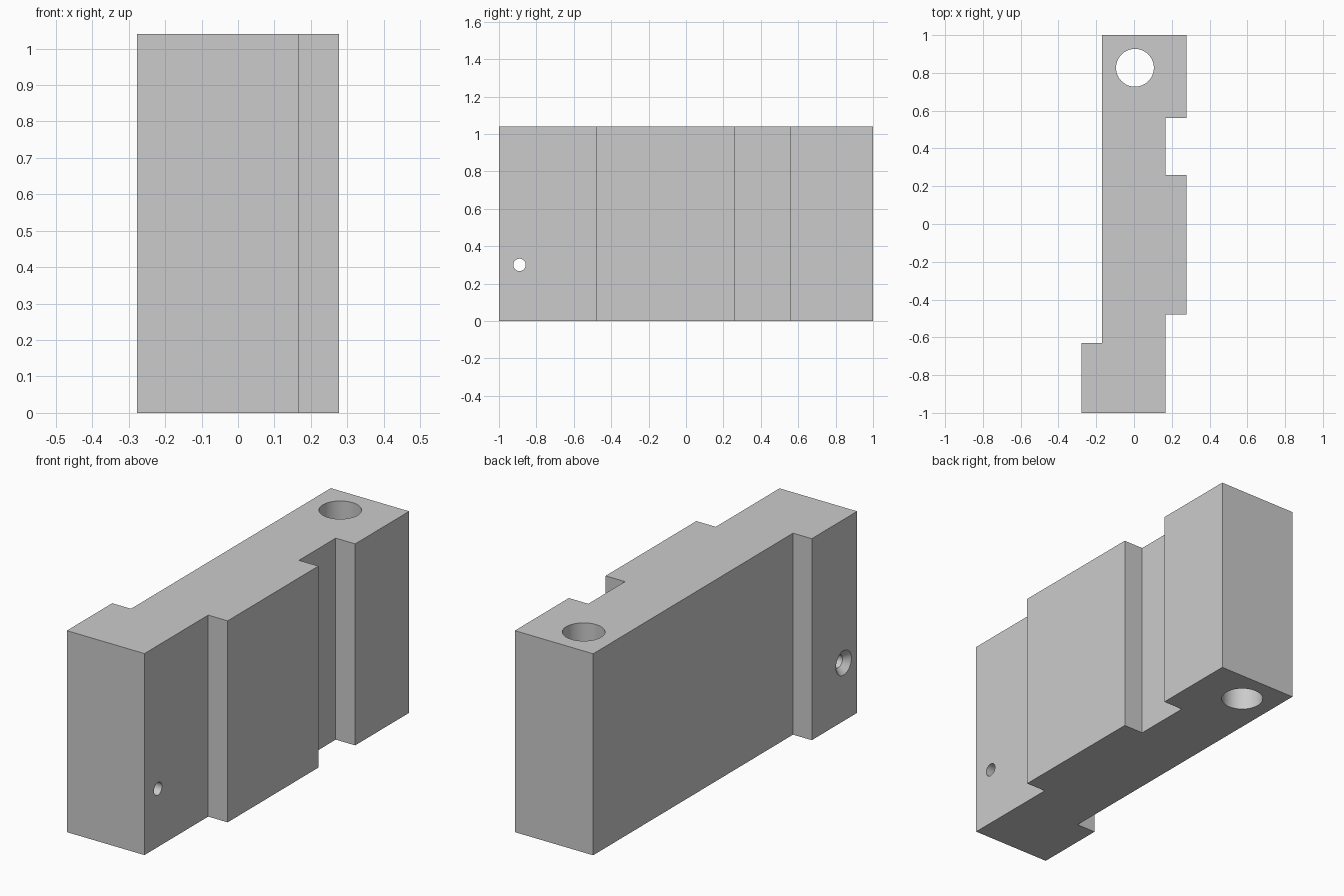
import bpy, bmesh
from math import pi
from mathutils import Matrix

if "Cube" in bpy.data.objects:
    bpy.data.objects.remove(bpy.data.objects["Cube"], do_unlink=True)

HEIGHT = 1.04

grey = bpy.data.materials.new("plain grey")
grey.use_nodes = True
colour = (0.6, 0.6, 0.6, 1)
grey.diffuse_color = colour
grey.node_tree.nodes["Principled BSDF"].inputs["Base Color"].default_value = colour


def make_object(name, bm):
    bmesh.ops.recalc_face_normals(bm, faces=bm.faces)
    mesh = bpy.data.meshes.new(name)
    bm.to_mesh(mesh)
    bm.free()
    mesh.materials.append(grey)
    obj = bpy.data.objects.new(name, mesh)
    bpy.context.collection.objects.link(obj)
    return obj


def cutter(name, r1, r2, depth, matrix):
    bm = bmesh.new()
    bmesh.ops.create_cone(bm, cap_ends=True, segments=64, radius1=r1,
                          radius2=r2, depth=depth, matrix=matrix)
    obj = make_object(name, bm)
    obj.hide_render = True
    obj.hide_set(True)
    return obj


# Stepped block: plan outline extruded upwards
outer, inner, left_step = 0.277, 0.166, -0.17
outline = [(-outer, -1), (inner, -1), (inner, -0.48), (outer, -0.48),
           (outer, 0.26), (inner, 0.26), (inner, 0.56), (outer, 0.56),
           (outer, 1), (left_step, 1), (left_step, -0.63), (-outer, -0.63)]
bm = bmesh.new()
base = bm.faces.new([bm.verts.new((x, y, 0)) for x, y in outline])
top = bmesh.ops.extrude_face_region(bm, geom=[base])["geom"]
bmesh.ops.translate(bm, vec=(0, 0, HEIGHT),
                    verts=[v for v in top if isinstance(v, bmesh.types.BMVert)])
block = make_object("stepped_block", bm)

# Vertical bore, small cross hole and its conical countersink
along_x = Matrix.Rotation(pi / 2, 4, "Y")
hole_y, hole_z = -0.89, 0.3
sink = 0.03
cutters = [
    cutter("bore_cutter", 0.1, 0.1, 2, Matrix.Translation((0.005, 0.827, 0.5))),
    cutter("cross_hole_cutter", 0.033, 0.033, 2,
           Matrix.Translation((0, hole_y, hole_z)) @ along_x),
    # the cone starts a little outside the face for a clean cut
    cutter("countersink_cutter", 0.063 + 0.01, 0.033, sink + 0.01,
           Matrix.Translation((-outer + sink / 2 - 0.005, hole_y, hole_z)) @ along_x),
]
for c in cutters:
    mod = block.modifiers.new(c.name, "BOOLEAN")
    mod.operation = "DIFFERENCE"
    mod.solver = "EXACT"
    mod.object = c

# Apply the cuts, then smooth the hole walls only
bpy.ops.object.select_all(action="DESELECT")
block.select_set(True)
bpy.context.view_layer.objects.active = block
for c in cutters:
    bpy.ops.object.modifier_apply(modifier=c.name)
for c in cutters:
    bpy.data.objects.remove(c, do_unlink=True)
bpy.ops.object.shade_smooth_by_angle(angle=pi / 6)
